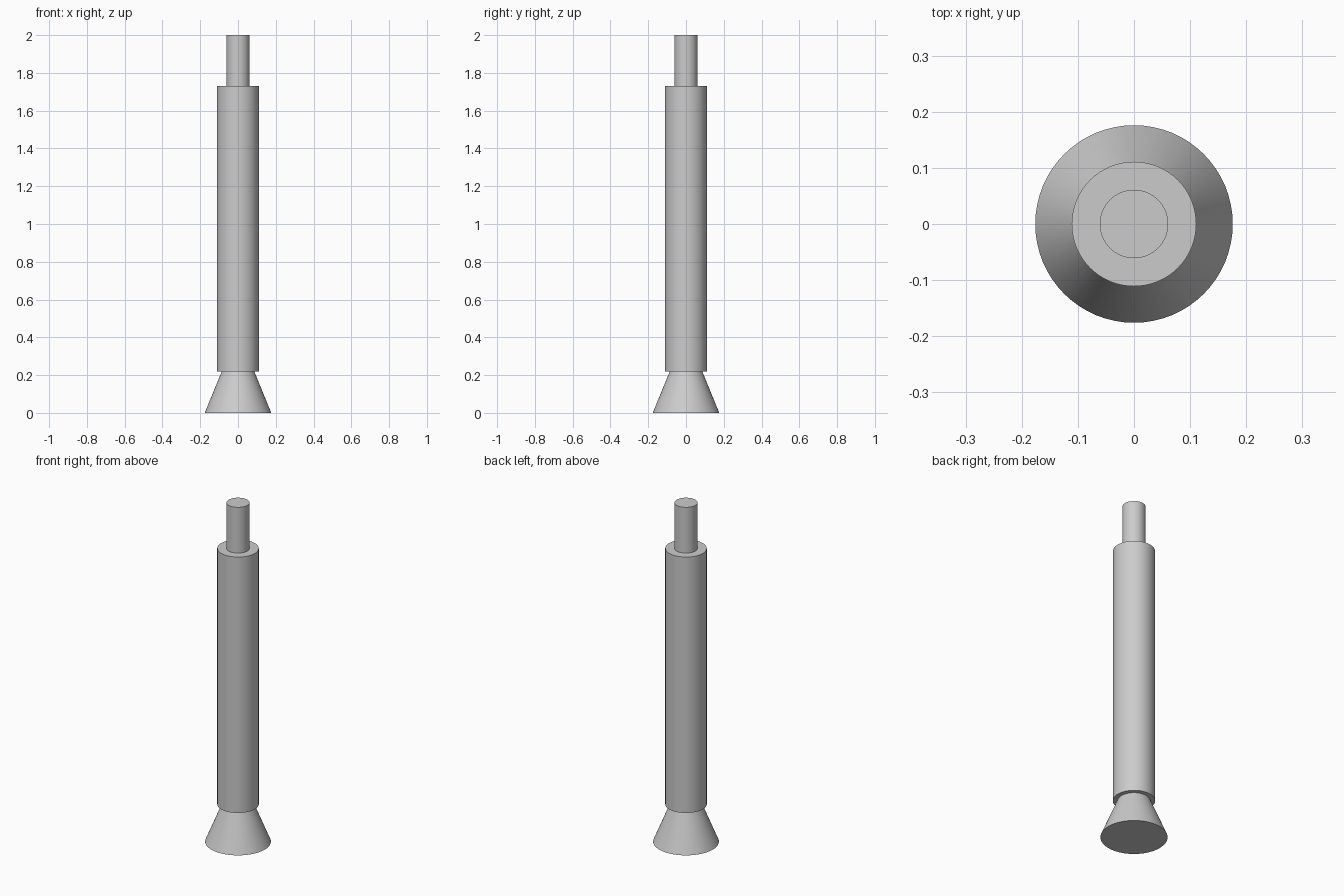
import bpy
import math

cube = bpy.data.objects.get("Cube")
if cube:
    bpy.data.objects.remove(cube, do_unlink=True)

# Single grey finish
grey = bpy.data.materials.new("plain grey")
grey.use_nodes = True
colour = (0.6, 0.6, 0.6, 1)
grey.diffuse_color = colour
grey.node_tree.nodes["Principled BSDF"].inputs["Base Color"].default_value = colour


def round_part(name, bottom, top, bottom_radius, top_radius):
    """Capped cylinder or tapered cone standing on the z axis."""
    bpy.ops.mesh.primitive_cone_add(
        vertices=64, radius1=bottom_radius, radius2=top_radius,
        depth=top - bottom, location=(0, 0, (bottom + top) / 2))
    part = bpy.context.object
    part.name = name
    part.data.materials.append(grey)
    bpy.ops.object.shade_smooth_by_angle(angle=math.radians(30))
    return part


# Flared foot, main tube and thin top rod
round_part("flared_foot", 0, 0.22, 0.176, 0.086)
round_part("main_tube", 0.22, 1.73, 0.111, 0.111)
round_part("top_rod", 1.73, 2.0, 0.061, 0.061)
